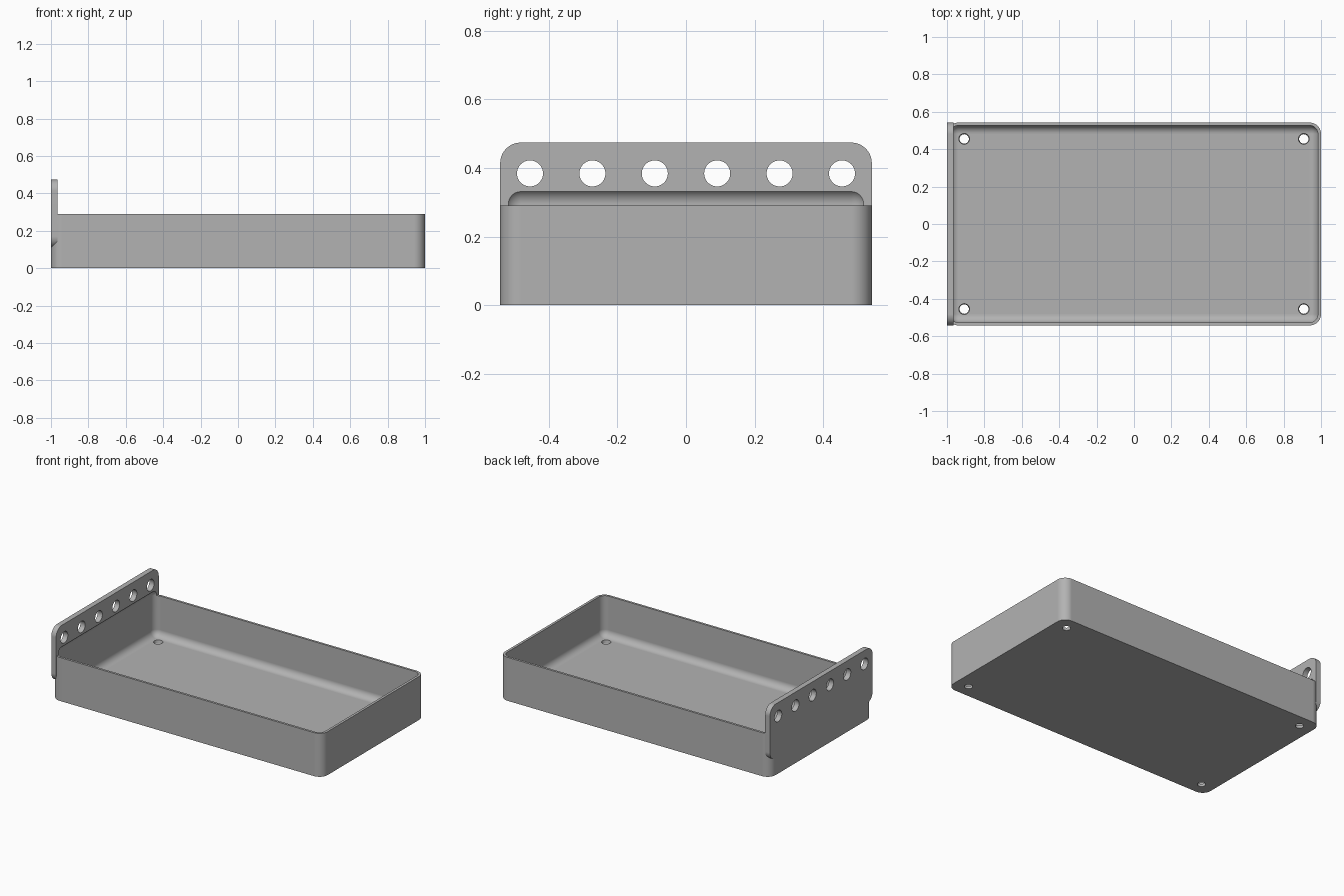
import bpy, bmesh, math
from mathutils import Matrix, Vector

cube = bpy.data.objects.get("Cube")
if cube:
    bpy.data.objects.remove(cube, do_unlink=True)

grey = bpy.data.materials.new("light grey")
grey.use_nodes = True
grey.diffuse_color = (0.45, 0.45, 0.45, 1)
grey.node_tree.nodes["Principled BSDF"].inputs["Base Color"].default_value = grey.diffuse_color


def make_object(name, bm):
    bmesh.ops.recalc_face_normals(bm, faces=bm.faces)
    mesh = bpy.data.meshes.new(name)
    bm.to_mesh(mesh)
    bm.free()
    mesh.materials.append(grey)
    obj = bpy.data.objects.new(name, mesh)
    bpy.context.collection.objects.link(obj)
    return obj


def rounded_box(name, low, high, radius, axis=None):
    """Box with rounded edges: those along one axis, or all of them."""
    low, high = Vector(low), Vector(high)
    bm = bmesh.new()
    bmesh.ops.create_cube(bm, size=1)
    bmesh.ops.scale(bm, vec=high - low, verts=bm.verts)
    bmesh.ops.translate(bm, vec=(low + high) / 2, verts=bm.verts)
    edges = [e for e in bm.edges if axis is None or
             abs((e.verts[0].co - e.verts[1].co).normalized()[axis]) > 0.9]
    bmesh.ops.bevel(bm, geom=edges, offset=radius, offset_type='OFFSET',
                    segments=10, profile=0.5, affect='EDGES')
    return make_object(name, bm)


def drill(name, places, bottom_radius, top_radius, depth, turn):
    """Set of round cutters."""
    bm = bmesh.new()
    for place in places:
        bmesh.ops.create_cone(bm, cap_ends=True, segments=40, radius1=bottom_radius,
                              radius2=top_radius, depth=depth,
                              matrix=Matrix.Translation(place) @ turn)
    return make_object(name, bm)


def combine(target, tool, operation):
    """Apply a boolean and discard its helper."""
    tool.hide_render = True
    mod = target.modifiers.new(operation, 'BOOLEAN')
    mod.operation = operation
    mod.solver = 'EXACT'
    mod.object = tool
    bpy.context.view_layer.objects.active = target
    bpy.ops.object.modifier_apply(modifier=mod.name)
    bpy.data.objects.remove(tool, do_unlink=True)


# Tray body with rounded upright corners, and the hanging plate on its end
tray = rounded_box("tray_with_hanging_plate", (-1, -0.542, 0), (1, 0.542, 0.29), 0.06, axis=2)
plate = rounded_box("hanging_plate", (-1, -0.542, 0.11), (-0.965, 0.542, 0.474), 0.06, axis=0)
combine(tray, plate, 'UNION')

# Hollow with filleted edges, biting slightly into the plate
hollow = rounded_box("hollow_cutter", (-0.983, -0.527, 0.02), (0.983, 0.527, 0.34), 0.045)
combine(tray, hollow, 'DIFFERENCE')

# Row of round holes through the plate
row = [(-0.98, (i - 2.5) * 0.182, 0.384) for i in range(6)]
combine(tray, drill("plate_hole_cutter", row, 0.038, 0.038, 0.2,
                    Matrix.Rotation(math.pi / 2, 4, 'Y')), 'DIFFERENCE')

# Slightly tapered drain holes in the floor corners
corners = [(x, y, 0.01) for x in (-0.908, 0.908) for y in (-0.455, 0.455)]
combine(tray, drill("floor_hole_cutter", corners, 0.024, 0.03, 0.03,
                    Matrix.Identity(4)), 'DIFFERENCE')

# Smooth fillets, sharp rims
bpy.ops.object.select_all(action='DESELECT')
tray.select_set(True)
bpy.context.view_layer.objects.active = tray
bpy.ops.object.shade_smooth_by_angle(angle=math.radians(30))
weighted = tray.modifiers.new("clean_shading", 'WEIGHTED_NORMAL')
weighted.keep_sharp = True
